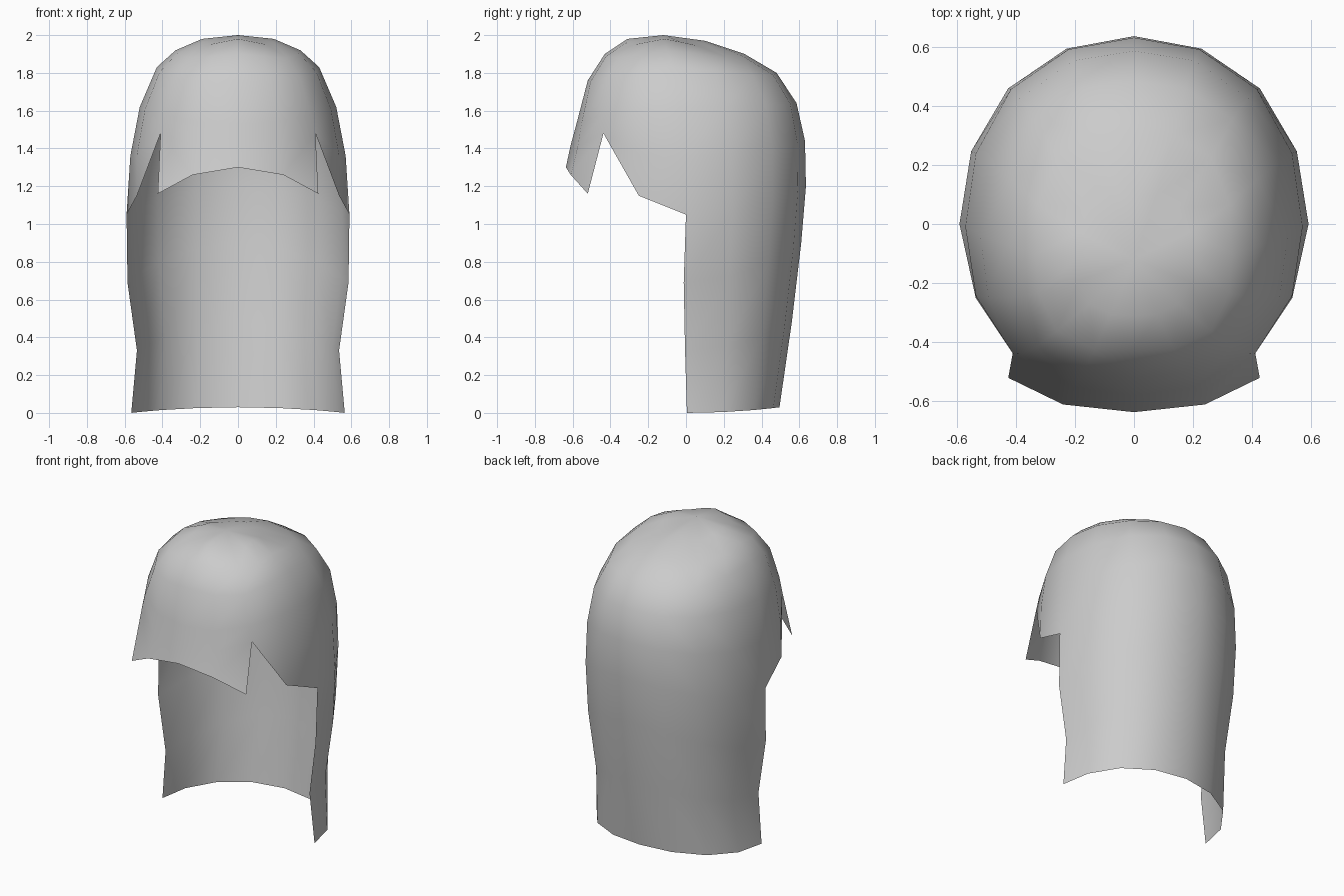
import bpy, bmesh
from math import sin, cos, pi

if "Cube" in bpy.data.objects:
    bpy.data.objects.remove(bpy.data.objects["Cube"])

# Profiles from crown to hem: (distance, height) at the back, side and front
CROWN = (0, -0.12, 2.0)
BACK = [(.10, 1.97), (.31, 1.90), (.48, 1.80), (.585, 1.64), (.63, 1.44),
        (.635, 1.20), (.61, .90), (.56, .48), (.495, .03)]
SIDE = [(.19, 1.98), (.33, 1.92), (.43, 1.83), (.52, 1.62), (.57, 1.36),
        (.59, 1.05), (.585, .69), (.535, .33), (.565, .0)]
FRONT = [(-.31, 1.98), (-.43, 1.90), (-.52, 1.76), (-.58, 1.53), (-.61, 1.42),
         (-.636, 1.30)]
SIDE_Y = [-.115, -.10, -.07, -.035, -.01, 0, -.012, -.005, .005]
SQUARE = [1.12, 1.12, 1.09, 1.05, 1.03, 1.02, 1.02, 1.02, 1.02]

# Points of the fringe and hairline: (column, row) -> position
HAIRLINE = {(5, 6): (.535, -.25, 1.15), (6, 5): (.41, -.437, 1.48),
            (6, 6): (.425, -.52, 1.16), (7, 6): (.24, -.61, 1.26)}


def point(col, row):
    """Blend the side profile into the back or front one around the head."""
    if (col, row) in HAIRLINE:
        return HAIRLINE[col, row]
    a = col * pi / 8
    s, c = sin(a), cos(a)
    y_end, z_end = (BACK if col <= 4 else FRONT)[row - 1]
    x_side, z_side = SIDE[row - 1]
    y_mid = SIDE_Y[row - 1]
    k = 1 + (SQUARE[row - 1] - 1) * sin(2 * a) ** 2
    z = z_side * s * s + z_end * c * c
    if row <= 3:
        z -= 0.03 * sin(2 * a) ** 2
    return (x_side * s * k, y_mid + (y_end - y_mid) * abs(c) * k, z)


bm = bmesh.new()
crown = bm.verts.new(CROWN)
grid = {}
for col in range(9):
    for row in range(1, 10 if col <= 4 else 7):
        x, y, z = point(col, row)
        grid[col, row] = bm.verts.new((0 if col in (0, 8) else x, y, z))

# Right half: crown fan, then strips that end at the hairline
for col in range(8):
    bm.faces.new((crown, grid[col, 1], grid[col + 1, 1]))
    for row in range(1, 9 if col < 4 else 6):
        a, b = grid[col, row], grid[col + 1, row]
        d = grid[col, row + 1]
        if (col, row) == (5, 5):
            bm.faces.new((a, d, b))  # open notch beside the fringe
        else:
            bm.faces.new((a, d, grid[col + 1, row + 1], b))
bmesh.ops.recalc_face_normals(bm, faces=bm.faces)
bm.faces.ensure_lookup_table()
if bm.faces[0].normal.z < 0:
    bmesh.ops.reverse_faces(bm, faces=bm.faces)

mesh = bpy.data.meshes.new("hair")
bm.to_mesh(mesh)
bm.free()
mesh.shade_smooth()
hair = bpy.data.objects.new("hair", mesh)
bpy.context.collection.objects.link(hair)

# Left half
mirror = hair.modifiers.new("mirror", 'MIRROR')
mirror.use_clip = True
mirror.merge_threshold = 0.001
